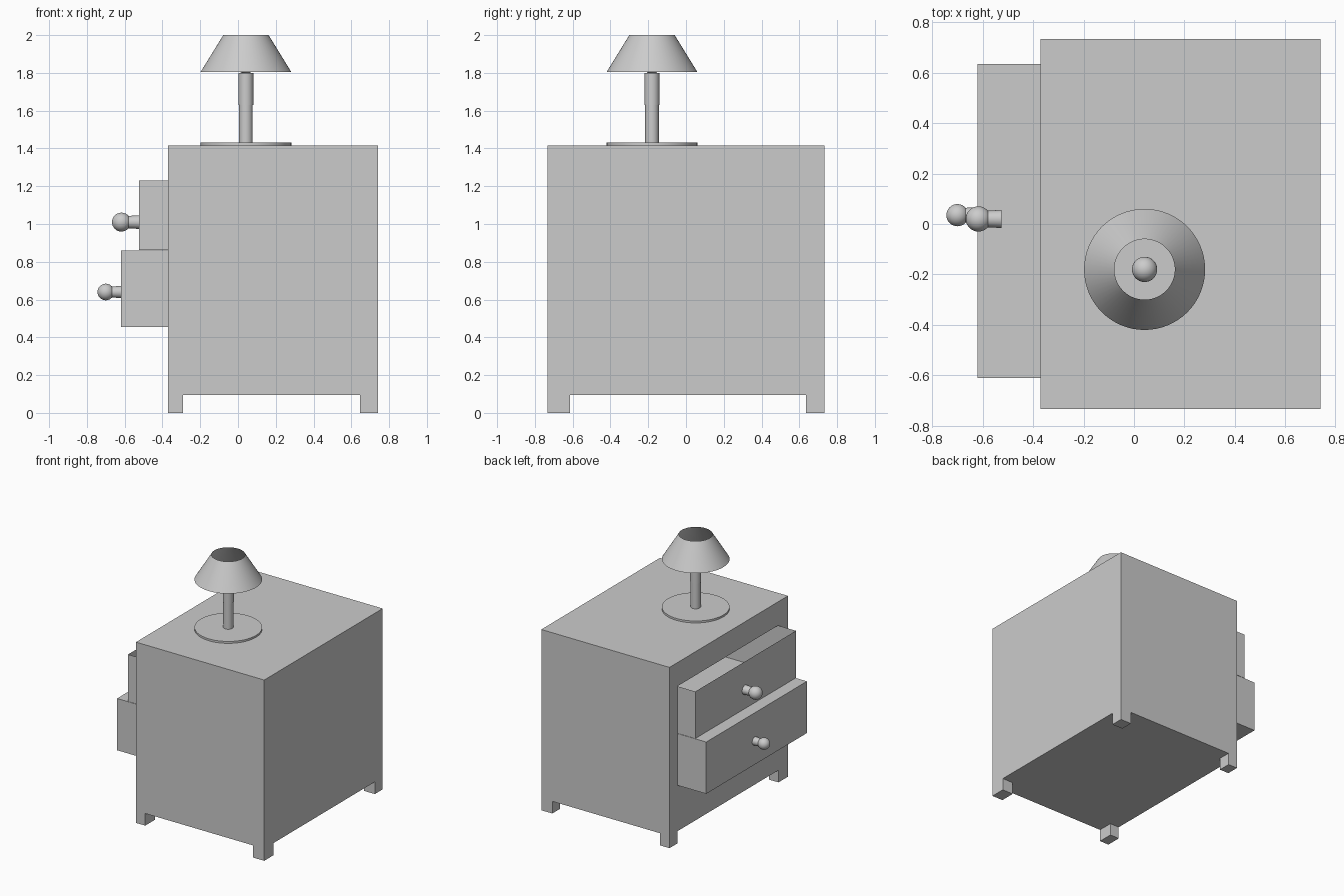
import bpy, bmesh, math
from mathutils import Matrix, Vector

if "Cube" in bpy.data.objects:
    bpy.data.objects.remove(bpy.data.objects["Cube"])

grey = bpy.data.materials.new("plain grey")
grey.diffuse_color = (0.6, 0.6, 0.6, 1)
grey.use_nodes = True
grey.node_tree.nodes["Principled BSDF"].inputs["Base Color"].default_value = grey.diffuse_color


def finish(name, bm, smooth=False):
    mesh = bpy.data.meshes.new(name)
    bm.to_mesh(mesh)
    bm.free()
    obj = bpy.data.objects.new(name, mesh)
    bpy.context.collection.objects.link(obj)
    mesh.materials.append(grey)
    if smooth:
        bpy.ops.object.select_all(action='DESELECT')
        obj.select_set(True)
        bpy.context.view_layer.objects.active = obj
        bpy.ops.object.shade_smooth_by_angle(angle=math.radians(40))
    return obj


def box_bm(lo, hi):
    lo, hi = Vector(lo), Vector(hi)
    bm = bmesh.new()
    bmesh.ops.create_cube(bm, size=1)
    for v in bm.verts:
        v.co = (lo + hi) / 2 + v.co * (hi - lo)
    bm.normal_update()
    return bm


def drop_face(bm, direction):
    d = Vector(direction)
    faces = [f for f in bm.faces if f.normal.dot(d) > 0.9]
    bmesh.ops.delete(bm, geom=faces, context='FACES_ONLY')


def lathe(name, profile, origin, axis='Z', steps=48):
    """Spin (radius, height) points; axis '-X' points them to the left."""
    bm = bmesh.new()
    verts = [bm.verts.new((r, 0, h)) for r, h in profile]
    edges = [bm.edges.new(p) for p in zip(verts, verts[1:])]
    bmesh.ops.spin(bm, geom=verts + edges, cent=(0, 0, 0), axis=(0, 0, 1),
                   angle=math.tau, steps=steps)
    bmesh.ops.remove_doubles(bm, verts=bm.verts, dist=1e-5)
    bmesh.ops.recalc_face_normals(bm, faces=bm.faces)
    if axis == '-X':
        bm.transform(Matrix.Rotation(-math.pi / 2, 4, 'Y'))
    bm.transform(Matrix.Translation(origin))
    return finish(name, bm, True)


X0, X1, Y = -0.37, 0.74, 0.733
D0, D1 = -0.61, 0.635          # drawer sides
Z0, ZM, Z1 = 0.455, 0.86, 1.23  # drawer heights

# cabinet shell, with its front opened around the drawers
bm = box_bm((X0, -Y, 0.095), (X1, Y, 1.415))
drop_face(bm, (-1, 0, 0))
outer = [(-Y, 0.095), (Y, 0.095), (Y, 1.415), (-Y, 1.415)]
inner = [(D0, Z0), (D1, Z0), (D1, Z1), (D0, Z1)]
o = [bm.verts.new((X0, *p)) for p in outer]
i = [bm.verts.new((X0, *p)) for p in inner]
for k in range(4):
    n = (k + 1) % 4
    bm.faces.new((o[n], o[k], i[k], i[n]))
bmesh.ops.remove_doubles(bm, verts=bm.verts, dist=1e-5)
bmesh.ops.recalc_face_normals(bm, faces=bm.faces)
finish("cabinet", bm)

# feet
for side, (xa, xb) in (("left", (X0, -0.29)), ("right", (0.645, X1))):
    for end, (ya, yb) in (("front", (-Y, -0.615)), ("back", (0.635, Y))):
        finish(f"{end}_{side}_foot", box_bm((xa, ya, 0), (xb, yb, 0.095)))

# drawers: closed lower one, open-topped upper one resting on it
finish("lower_drawer", box_bm((-0.62, D0, Z0), (0.48, D1, ZM)))
bm = box_bm((-0.525, D0, ZM + 0.002), (0.575, D1, Z1))
drop_face(bm, (0, 0, 1))
finish("upper_drawer", bm)

# drawer knobs: short neck and ball
for name, pos, neck, ball, reach in (
        ("upper", (-0.525, 0.02, 1.01), 0.036, 0.05, 0.092),
        ("lower", (-0.62, 0.035, 0.64), 0.032, 0.044, 0.08)):
    lathe(name + "_knob_neck", [(neck, 0), (neck * 0.85, reach)], pos, '-X', 24)
    arc = [(ball * math.sin(a), reach - ball * math.cos(a))
           for a in (math.pi * k / 16 for k in range(17))]
    lathe(name + "_knob_ball", arc, pos, '-X', 32)

# table lamp
L = (0.042, -0.18, 0)
lathe("lamp_base", [(0, 1.416), (0.24, 1.416), (0.24, 1.431), (0, 1.431)], L, steps=64)
lathe("lamp_stem", [(0.036, 1.431), (0.036, 1.63)], L, steps=32)
lathe("lamp_socket", [(0, 1.63), (0.039, 1.63), (0.039, 1.80), (0, 1.80)], L, steps=32)
lathe("lamp_bulb", [(0.05 * math.sin(a), 1.845 - 0.05 * math.cos(a))
                    for a in (math.pi * k / 16 for k in range(17))], L, steps=32)
lathe("lamp_shade", [(0.24, 1.805), (0.12, 2.0)], L, steps=64)
